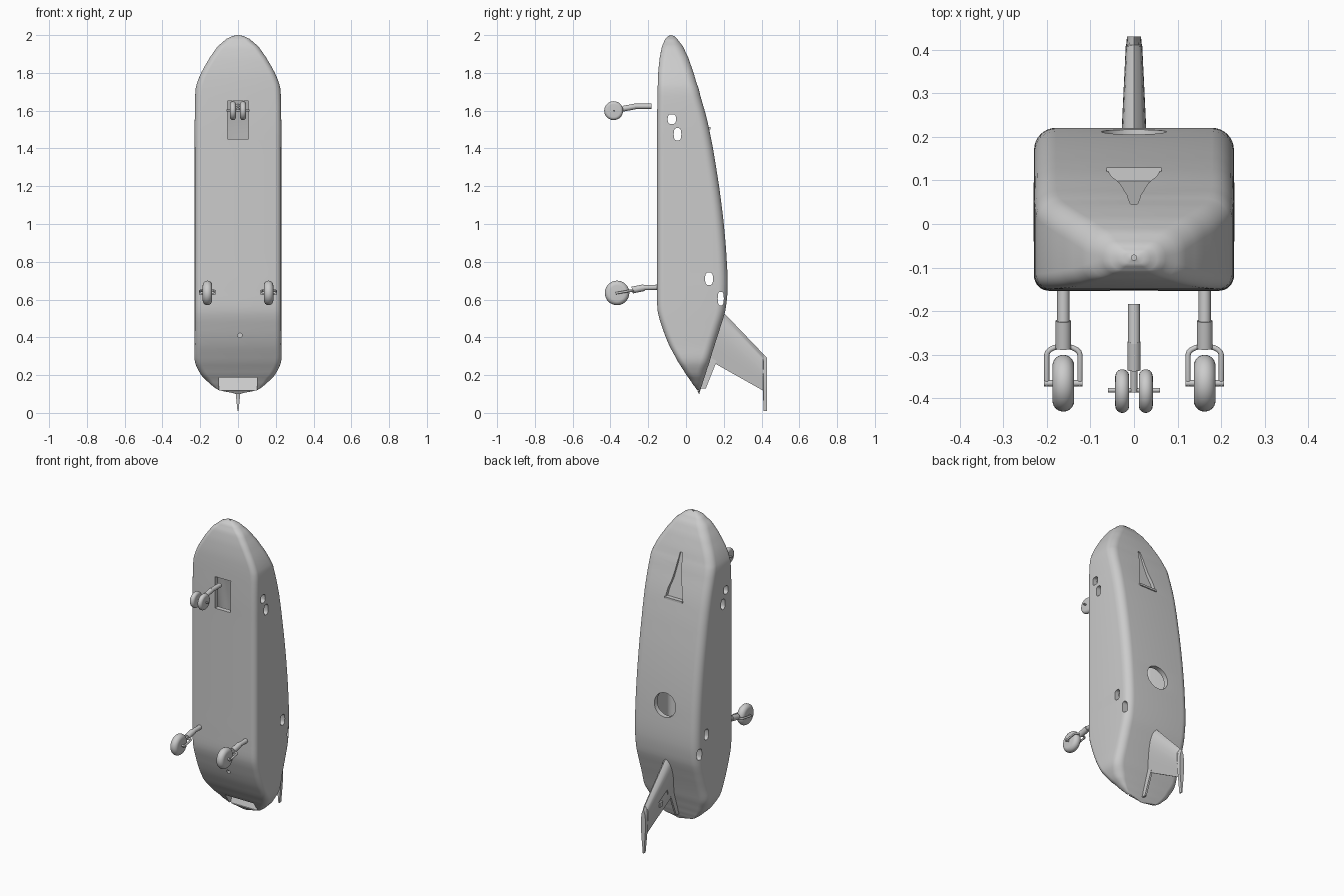
import bpy, bmesh, math
from mathutils import Vector, Matrix

default = bpy.data.objects.get("Cube")
if default:
    bpy.data.objects.remove(default, do_unlink=True)

GREY = (0.6, 0.6, 0.6, 1.0)
paint = bpy.data.materials.new("plain grey")
paint.use_nodes = True
paint.diffuse_color = GREY
paint.node_tree.nodes["Principled BSDF"].inputs["Base Color"].default_value = GREY


def finish(name, bm, angle=35):
    """Turn a bmesh into a named, shaded object."""
    bmesh.ops.recalc_face_normals(bm, faces=bm.faces)
    mesh = bpy.data.meshes.new(name)
    bm.to_mesh(mesh)
    bm.free()
    mesh.materials.append(paint)
    obj = bpy.data.objects.new(name, mesh)
    bpy.context.collection.objects.link(obj)
    shade(obj, angle)
    return obj


def shade(obj, angle):
    bpy.ops.object.select_all(action='DESELECT')
    obj.select_set(True)
    bpy.context.view_layer.objects.active = obj
    bpy.ops.object.shade_smooth_by_angle(angle=math.radians(angle))


def loft(name, rings, angle=35):
    """Skin closed rings and cap both ends."""
    bm = bmesh.new()
    rows = [[bm.verts.new(p) for p in ring] for ring in rings]
    count = len(rows[0])
    for a, b in zip(rows, rows[1:]):
        for i in range(count):
            j = (i + 1) % count
            bm.faces.new((a[i], a[j], b[j], b[i]))
    bm.faces.new(rows[0])
    bm.faces.new(rows[-1])
    return finish(name, bm, angle)


def side_prism(name, outline, x0, x1):
    """Extrude a (y, z) outline along x."""
    return loft(name, [[(x, y, z) for y, z in outline] for x in (x0, x1)])


def rod(name, a, b, radius, sides=20):
    a, b = Vector(a), Vector(b)
    spin = (b - a).to_track_quat('Z', 'Y').to_matrix().to_4x4()
    bm = bmesh.new()
    bmesh.ops.create_cone(bm, cap_ends=True, segments=sides, radius1=radius, radius2=radius,
                          depth=(b - a).length, matrix=Matrix.Translation((a + b) / 2) @ spin)
    return finish(name, bm)


def box(name, centre, size):
    bm = bmesh.new()
    bmesh.ops.create_cube(bm, size=1, matrix=Matrix.Translation(centre) @ Matrix.Diagonal((*size, 1)))
    return finish(name, bm)


def tube(name, points, radius):
    curve = bpy.data.curves.new(name, 'CURVE')
    curve.dimensions = '3D'
    curve.bevel_depth = radius
    curve.use_fill_caps = True
    spline = curve.splines.new('POLY')
    spline.points.add(len(points) - 1)
    for point, co in zip(spline.points, points):
        point.co = (*co, 1)
    curve.materials.append(paint)
    obj = bpy.data.objects.new(name, curve)
    bpy.context.collection.objects.link(obj)


def wheel(name, centre, radius, half):
    """Tyre turned from a rounded profile around x."""
    steps, rings = 12, []
    for i in range(steps + 1):
        t = math.pi * (i / steps - 0.5)
        r = radius - half + half * math.cos(t)
        rings.append([(centre[0] + half * math.sin(t), centre[1] + r * math.cos(a), centre[2] + r * math.sin(a))
                      for a in (math.tau * k / 40 for k in range(40))])
    loft(name, rings, 40)


def cut(target, cutter):
    mod = target.modifiers.new("cut", 'BOOLEAN')
    mod.operation, mod.solver, mod.object = 'DIFFERENCE', 'EXACT', cutter
    bpy.context.view_layer.objects.active = target
    bpy.ops.object.modifier_apply(modifier=mod.name)
    bpy.data.objects.remove(cutter, do_unlink=True)


# Fuselage stations: height, half width, belly y, back y
STATIONS = [(.1, .01, .068, .071), (.12, .1, .058, .076), (.15, .145, .037, .086), (.2, .195, .002, .102),
            (.27, .228, -.042, .125), (.36, .229, -.09, .152), (.46, .229, -.128, .184), (.54, .229, -.15, .208),
            (.65, .229, -.153, .22), (.8, .229, -.153, .216), (1, .229, -.153, .2), (1.2, .229, -.153, .175),
            (1.4, .229, -.153, .143), (1.55, .229, -.153, .112), (1.72, .224, -.15, .066), (1.8, .195, -.147, .04),
            (1.88, .15, -.139, .012), (1.94, .108, -.127, -.016), (1.98, .062, -.11, -.046),
            (1.995, .03, -.094, -.063), (2, .004, -.08, -.076)]


def spline(a, b, c, d, t):
    return b + t * (c - a) / 2 + t * t * (a - 2.5 * b + 2 * c - d / 2) + t ** 3 * (1.5 * (b - c) + (d - a) / 2)


def smooth_stations(steps=4):
    out = []
    for i in range(len(STATIONS) - 1):
        s = [STATIONS[min(max(i + k, 0), len(STATIONS) - 1)] for k in (-1, 0, 1, 2)]
        for k in range(steps):
            t = k / steps
            # Height stays linear so that the stations never fold back
            out.append((s[1][0] * (1 - t) + s[2][0] * t,
                        *(spline(*(p[n] for p in s), t) for n in (1, 2, 3))))
    return out + [STATIONS[-1]]


def hull_ring(z, half, belly, back, inset=0):
    half, belly, back = half - inset, belly + inset, back - inset
    depth, mid = (back - belly) / 2, (back + belly) / 2
    ring = []
    for q, (sx, sy) in enumerate(((1, 1), (-1, 1), (-1, -1), (1, -1))):
        r = min(.05 if sy > 0 else .035, .9 * half, .9 * depth)
        for k in range(9):
            a = math.pi / 2 * (q + k / 8)
            ring.append((sx * (half - r) + r * math.cos(a), mid + sy * (depth - r) + r * math.sin(a), z))
    return ring


stations = smooth_stations()
body = loft("fuselage", [hull_ring(*s) for s in stations])
cut(body, loft("cabin_cutter", [hull_ring(*s, inset=.03) for s in stations if .35 < s[0] < 1.8]))

# Openings in the fuselage: wheel bay, hatch, tail slot, drain, nose port
cut(body, box("bay_cutter", (0, -.15, 1.55), (.11, .1, .2)))
cut(body, rod("hatch_cutter", (0, .12, .87), (0, .3, .87), .075, 40))
cut(body, side_prism("tail_cutter", [(-.1, .187), (.093, .187), (.068, .118), (-.1, .118)], -.1, .1))
cut(body, rod("drain_cutter", (.01, -.2, .41), (.01, -.05, .41), .012))
cut(body, rod("nose_cutter", (0, -.077, 1.97), (0, -.077, 2.1), .006))

# Side windows pass through both walls
for y, z, wide, tall in ((-.075, 1.555, .022, .026), (-.045, 1.475, .02, .033),
                         (.122, .71, .021, .034), (.184, .605, .016, .036)):
    outline = [(y + wide * math.copysign(abs(math.cos(a)) ** .7, math.cos(a)),
                z + tall * math.copysign(abs(math.sin(a)) ** .7, math.sin(a)))
               for a in (math.tau * k / 24 for k in range(24))]
    cut(body, side_prism("window_cutter", outline, -.4, .4))

# Flared intake sunk into the back, with a lip below it
FLARE = [(1.78, .008), (1.7, .018), (1.62, .032), (1.56, .052), (1.51, .06)]
rings = []
for z, half in FLARE:
    skin = .13 - (z - 1.51) * .33
    floor = skin - .032 * (1.8 - z) / .29
    rings.append([(-half, floor, z), (half, floor, z), (half, skin + .1, z), (-half, skin + .1, z)])
cut(body, loft("intake_cutter", rings))
shade(body, 35)
box("intake_lip", (0, .122, 1.507), (.126, .016, .012))


# Tail fin: airfoil sections with y, leading z, trailing z, half thickness
def fin_ring(y, lead, trail, half):
    upper = [(half * math.sin(math.pi * u ** .6) + .003 * u, lead + (trail - lead) * u)
             for u in (k / 12 for k in range(13))]
    return [(x, y, z) for x, z in upper] + [(-x, y, z) for x, z in reversed(upper[1:])]


fin = loft("tail_fin", [fin_ring(.13, .6, .275, .03), fin_ring(.2, .53, .235, .028), fin_ring(.408, .313, .118, .018),
                        fin_ring(.41, .31, .01, .017), fin_ring(.43, .29, .01, .015)])
cut(fin, side_prism("panel_cutter", [(.217, .34), (.3, .29), (.265, .225), (.18, .25)], -.1, -.012))
shade(fin, 35)
box("fin_actuator", (-.016, .28, .27), (.016, .03, .03))
side_prism("fin_root_strip", [(.12, .3), (.165, .28), (.105, .13), (.075, .13)], -.006, .006)

# Main landing gear, one leg each side
for side, label in ((1, "left"), (-1, "right")):
    x = side * .162
    wheel(label + "_main_wheel", (x, -.365, .635), .065, .025)
    rod(label + "_main_strut", (x, -.13, .665), (x, -.23, .663), .014)
    rod(label + "_main_sleeve", (x, -.222, .663), (x, -.285, .65), .018)
    arch = [(x + .038 * math.cos(a), -.3 + .02 * math.sin(a), .646) for a in (math.pi * k / 10 for k in range(11))]
    tube(label + "_main_fork", [(x + .038, -.372, .633)] + arch + [(x - .038, -.372, .633)], .006)
    rod(label + "_main_axle", (x - .044, -.365, .635), (x + .044, -.365, .635), .007)

    # Twin nose wheels
    wheel(label + "_nose_wheel", (side * .027, -.383, 1.6), .05, .016)

# Nose landing gear
rod("nose_strut", (0, -.183, 1.623), (0, -.275, 1.623), .014)
rod("nose_sleeve", (0, -.27, 1.622), (0, -.335, 1.61), .015)
rod("nose_fork", (0, -.33, 1.611), (0, -.385, 1.6), .008)
rod("nose_axle", (-.06, -.381, 1.6), (.06, -.381, 1.6), .005)
